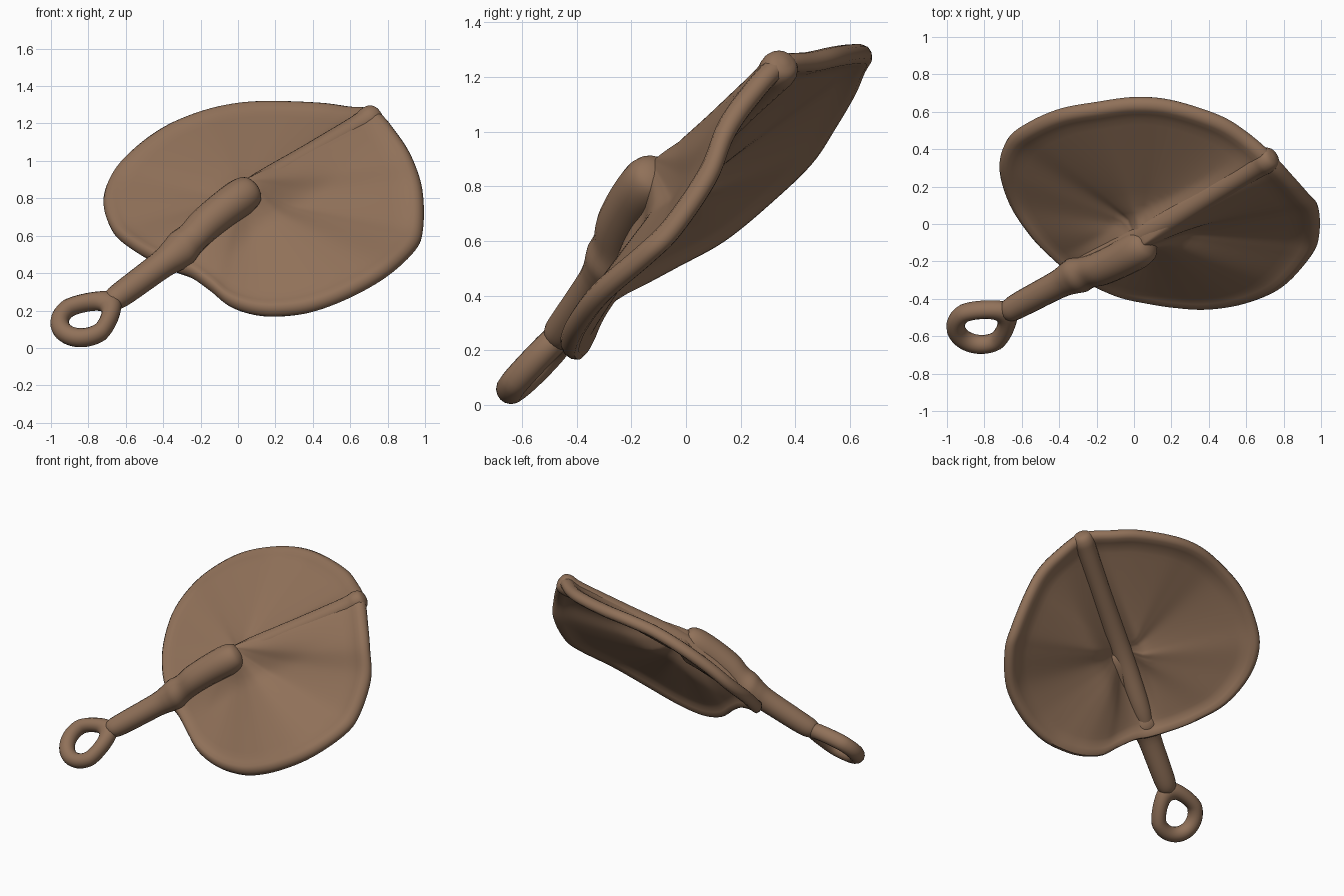
import bpy
import math
from mathutils import Vector

cube = bpy.data.objects.get("Cube")
if cube:
    bpy.data.objects.remove(cube, do_unlink=True)

# Tilted frame of the fan: along the handle, across it, and out of its face
ORIGIN = Vector((-0.82, -0.55, 0.15))
ALONG = Vector((0.744, 0.42, 0.52)).normalized()
FACE = Vector((-0.09, -0.703, 0.705))
FACE = (FACE - ALONG * FACE.dot(ALONG)).normalized()
ACROSS = FACE.cross(ALONG)

brown = bpy.data.materials.new("dried_leaf_brown")
brown.use_nodes = True
COLOUR = (0.28, 0.165, 0.10, 1)
brown.diffuse_color = COLOUR
brown.node_tree.nodes["Principled BSDF"].inputs["Base Color"].default_value = COLOUR
brown.node_tree.nodes["Principled BSDF"].inputs["Roughness"].default_value = 0.8


def world(s, t, h):
    return ORIGIN + ALONG * s + ACROSS * t + FACE * h


def smooth(x):
    x = min(max(x, 0), 1)
    return x * x * (3 - 2 * x)


def spline(points, steps, closed):
    """Catmull-Rom samples through the points."""
    pts = [Vector(p) for p in points]
    n = len(pts)
    out = []
    for i in range(n if closed else n - 1):
        ids = [i - 1, i, i + 1, i + 2]
        a, b, c, d = [pts[j % n] if closed else pts[min(max(j, 0), n - 1)] for j in ids]
        for k in range(steps):
            u = k / steps
            out.append(0.5 * (2 * b + (c - a) * u + (2 * a - 5 * b + 4 * c - d) * u * u
                              + (3 * b - a - 3 * c + d) * u ** 3))
    return out if closed else out + [pts[-1]]


def build(name, rows, wrap=False):
    """Skin closed rows of points; cap the ends unless the rows wrap round."""
    n, m = len(rows[0]), len(rows)
    verts = [p for row in rows for p in row]
    faces = []
    for i in range(m if wrap else m - 1):
        for j in range(n):
            k = (j + 1) % n
            a, b = i * n, ((i + 1) % m) * n
            faces.append((a + j, a + k, b + k, b + j))
    if not wrap:
        faces.append(tuple(reversed(range(n))))
        faces.append(tuple(range((m - 1) * n, m * n)))
    mesh = bpy.data.meshes.new(name)
    mesh.from_pydata(verts, [], faces)
    mesh.materials.append(brown)
    ob = bpy.data.objects.new(name, mesh)
    bpy.context.collection.objects.link(ob)
    bpy.ops.object.select_all(action="DESELECT")
    ob.select_set(True)
    bpy.context.view_layer.objects.active = ob
    bpy.ops.object.mode_set(mode="EDIT")
    bpy.ops.mesh.select_all(action="SELECT")
    bpy.ops.mesh.normals_make_consistent(inside=False)
    bpy.ops.object.mode_set(mode="OBJECT")
    bpy.ops.object.shade_smooth_by_angle(angle=math.radians(50))


def rod(name, path, sides=20):
    """Round rod; each path point is along, across, out, radius."""
    rows = []
    for s, t, h, r in spline(path, 4, False):
        rows.append([world(s, t + r * math.cos(2 * math.pi * k / sides),
                           h + r * math.sin(2 * math.pi * k / sides)) for k in range(sides)])
    build(name, rows)


# Leaf outline from the tip round to the tip: x, z and height off the fan's plane
OUTLINE = [(.745, 1.265, 0), (.6, 1.285, -.06), (.45, 1.305, -.095), (.2, 1.315, -.12),
           (0, 1.305, -.12), (-.2, 1.26, -.115), (-.4, 1.175, -.13), (-.57, 1.05, -.15),
           (-.68, .92, -.17), (-.72, .78, -.163), (-.67, .63, -.145), (-.55, .53, -.10),
           (-.42, .46, -.07), (-.33, .42, -.055), (-.25, .39, -.055), (-.15, .32, -.08),
           (-.05, .24, -.12), (.08, .195, -.145), (.22, .185, -.15), (.4, .21, -.142),
           (.6, .285, -.13), (.8, .4, -.13), (.95, .54, -.16), (.99, .65, -.165),
           (.985, .85, -.12), (.93, 1.02, -.045), (.85, 1.15, -.01)]
RIM_MID = 0.035


def rim_point(x, z, h):
    """Turn an outline point into along, across, out."""
    y = ORIGIN.y + (h - FACE.x * (x - ORIGIN.x) - FACE.z * (z - ORIGIN.z)) / FACE.y
    p = Vector((x, y, z)) - ORIGIN
    return p.dot(ALONG), p.dot(ACROSS), h + RIM_MID


RIM = [rim_point(*p) for p in spline(OUTLINE, 6, True)]
CENTRE = (1.2, 0.04, 0.14)


def leaf_point(rim, r, drop):
    s = CENTRE[0] + (rim[0] - CENTRE[0]) * r
    t = CENTRE[1] + (rim[1] - CENTRE[1]) * r
    # The crest over the midrib falls quickly to nearly flat halves
    off = t - CENTRE[1] * (1 - r) - 0.015 * r
    fall = 0.5 * smooth(off / 0.1) if off > 0 else 0.42 * smooth(-off / 0.22)
    h = rim[2] + (CENTRE[2] - rim[2]) * (1 - r ** 1.1) * (1 - fall)
    return world(s, t, h - drop)


# Leaf section: top face out to the rounded rim, then back along the hollow underside
STEPS = 18
section = [(0.01 + 0.86 * i / STEPS, 0.018 * smooth(i / 6)) for i in range(STEPS + 1)]
section += [(.91, .012), (.945, .004), (.97, .006), (.99, .02), (1, .04), (.995, .062),
            (.975, .082), (.945, .086), (.91, .075), (.87, .062)]
section += [(0.87 - 0.86 * i / STEPS, .06) for i in range(1, STEPS + 1)]
build("fan_leaf", [[leaf_point(p, r, d) for p in RIM] for r, d in section])

# Midrib under the leaf, ending in a small knob at the tip
rod("midrib", [(.66, 0, -.02, .04), (.8, .01, .0, .065), (1.2, .03, .05, .068),
               (1.65, .025, .02, .062), (1.98, .02, -.01, .064), (2.07, .02, -.012, .07),
               (2.115, .02, -.012, .052), (2.13, .02, -.012, .01)])

# Handle with a collar and a swollen grip lying over the leaf
rod("handle", [(.17, 0, 0, .04), (.21, 0, 0, .062), (.3, 0, 0, .07), (.55, 0, .01, .076),
               (.64, 0, .015, .09), (.7, 0, .025, .1), (.77, 0, .045, .089), (.86, 0, .075, .093),
               (1.0, 0, .092, .097), (1.13, 0, .095, .1), (1.2, 0, .095, .085),
               (1.23, 0, .095, .05), (1.24, 0, .095, .01)])

# Teardrop hanging loop, drawn out towards the handle
loop = []
for i in range(48):
    a = 2 * math.pi * i / 48
    c, sn = math.cos(a), math.sin(a)
    stretch = 1.06 + 0.28 * max(c, 0) ** 2
    row = []
    for k in range(16):
        b = 2 * math.pi * k / 16
        q = 0.13 + 0.048 * math.cos(b)
        row.append(world(q * c * stretch, q * sn * (1 - 0.18 * max(c, 0)), 0.052 * math.sin(b)))
    loop.append(row)
build("hanging_loop", loop, wrap=True)
